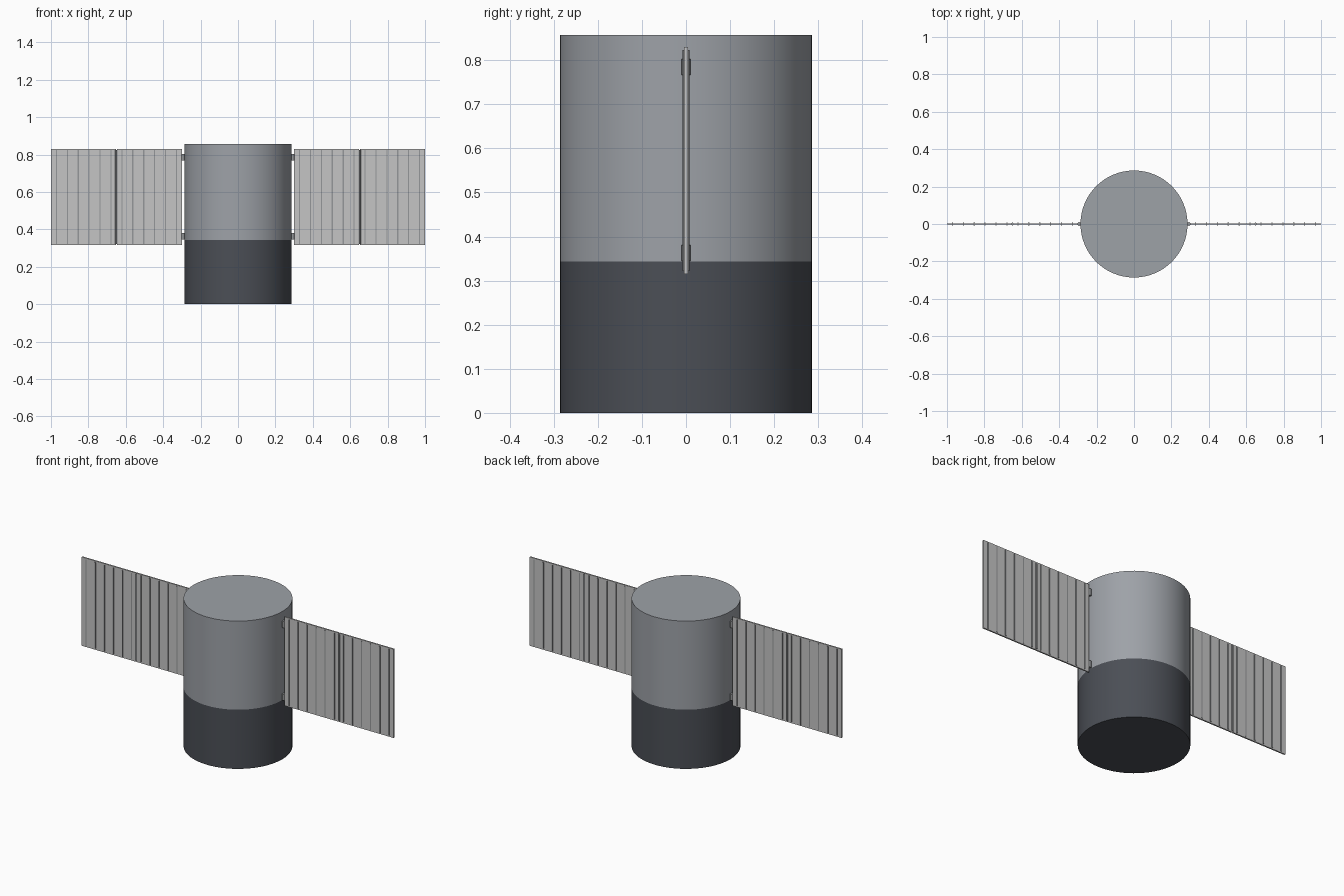
import bpy
import bmesh
from mathutils import Matrix

old = bpy.data.objects.get("Cube")
if old:
    bpy.data.objects.remove(old, do_unlink=True)


def material(name, color):
    m = bpy.data.materials.new(name)
    m.use_nodes = True
    m.diffuse_color = (*color, 1)
    m.node_tree.nodes["Principled BSDF"].inputs["Base Color"].default_value = (*color, 1)
    return m


body_grey = material("body grey", (0.34, 0.36, 0.39))
base_grey = material("dark base grey", (0.07, 0.077, 0.092))
panel_grey = material("light panel grey", (0.56, 0.56, 0.56))
rib_grey = material("rib grey", (0.3, 0.31, 0.32))


def add_box(bm, low, high):
    size = [h - l for l, h in zip(low, high)]
    mid = [(h + l) / 2 for l, h in zip(low, high)]
    bmesh.ops.create_cube(bm, size=1, matrix=Matrix.Translation(mid) @ Matrix.Diagonal((*size, 1)))


def add_rod(bm, x, low, high, radius, sides):
    bmesh.ops.create_cone(bm, cap_ends=True, segments=sides, radius1=radius, radius2=radius,
                          depth=high - low, matrix=Matrix.Translation((x, 0, (low + high) / 2)))


def finish(name, bm, mat, smooth=False):
    mesh = bpy.data.meshes.new(name)
    bm.to_mesh(mesh)
    bm.free()
    mesh.materials.append(mat)
    obj = bpy.data.objects.new(name, mesh)
    bpy.context.collection.objects.link(obj)
    if smooth:
        bpy.ops.object.select_all(action="DESELECT")
        obj.select_set(True)
        bpy.context.view_layer.objects.active = obj
        bpy.ops.object.shade_smooth_by_angle()
    return obj


# Drum body in two stacked sections
SPLIT, TOP, RADIUS = 0.343, 0.857, 0.286
for name, low, high, mat in (("base_section", 0, SPLIT, base_grey),
                             ("upper_section", SPLIT, TOP, body_grey)):
    bm = bmesh.new()
    add_rod(bm, 0, low, high, RADIUS, 64)
    finish(name, bm, mat, True)

# Side wings: two hinged panels each, with evenly spaced ribs
INNER, OUTER, LOW, HIGH = 0.3, 1.0, 0.315, 0.83
MID = (INNER + OUTER) / 2
STEP = (OUTER - INNER) / 12
for side, sign in (("left", 1), ("right", -1)):
    bm = bmesh.new()
    for a, b in ((INNER, MID - 0.002), (MID + 0.002, OUTER)):
        x0, x1 = sorted((sign * a, sign * b))
        add_box(bm, (x0, -0.004, LOW), (x1, 0.004, HIGH))
    finish(side + "_wing_panels", bm, panel_grey)

    bm = bmesh.new()
    for i in range(12):
        x = sign * (INNER + STEP * (i + 0.5))
        add_box(bm, (x - 0.003, -0.007, LOW + 0.007), (x + 0.003, 0.007, HIGH - 0.007))
    finish(side + "_wing_ribs", bm, rib_grey)

    # Fold rod between the panels and the two mounts on the drum
    bm = bmesh.new()
    add_rod(bm, sign * MID, LOW + 0.007, HIGH - 0.007, 0.008, 8)
    finish(side + "_fold_rod", bm, rib_grey, True)

    bm = bmesh.new()
    for z in (0.345, 0.767):
        add_rod(bm, sign * 0.293, z, z + 0.036, 0.01, 12)
    finish(side + "_wing_mounts", bm, rib_grey, True)
